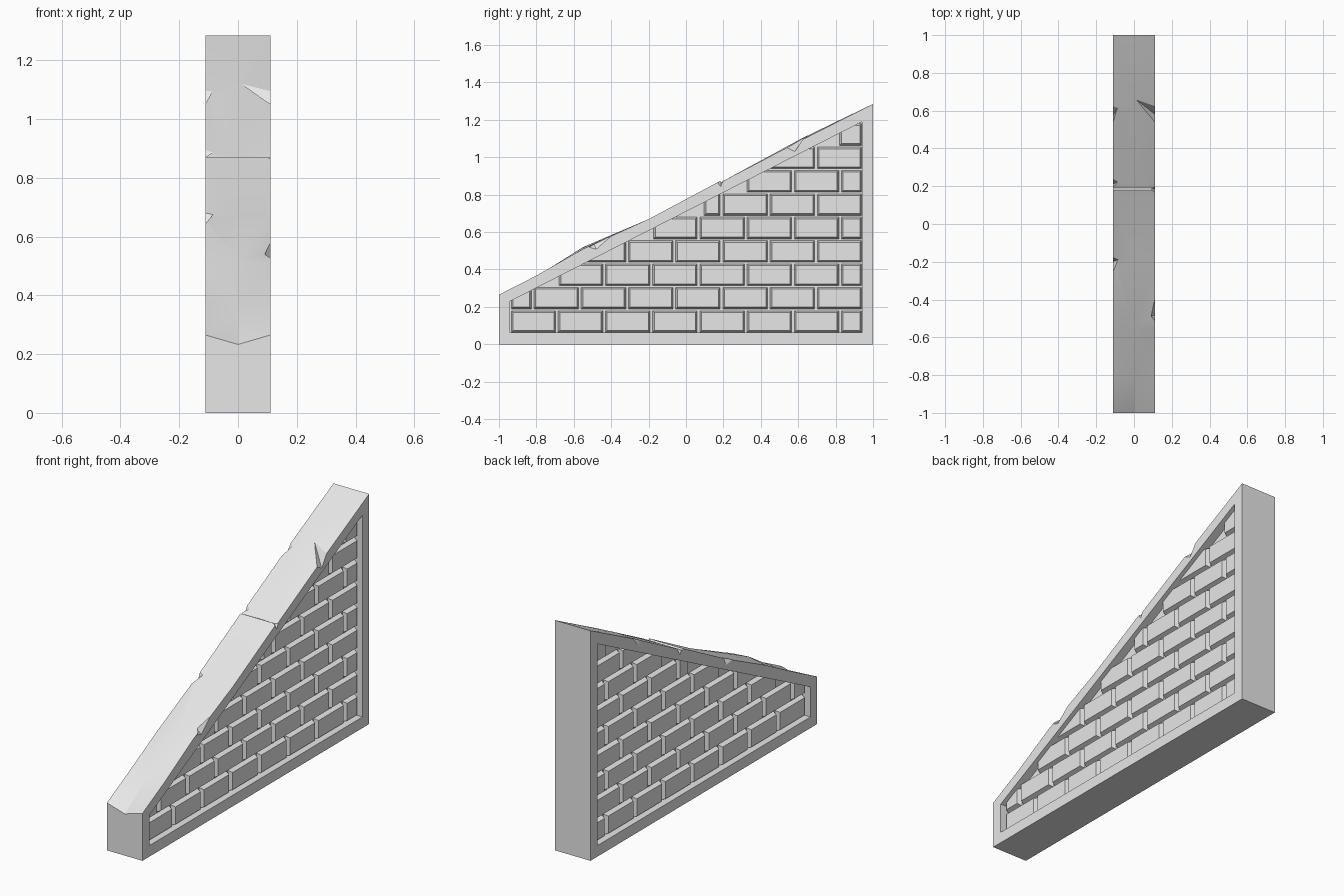
import bpy, bmesh, math
from mathutils import Vector

if "Cube" in bpy.data.objects:
    bpy.data.objects.remove(bpy.data.objects["Cube"], do_unlink=True)

HALF = 0.11      # half thickness of the wall
SLOPE = 0.51
MORTAR = 0.062   # depth of the mortar plane
FACE = 0.086     # depth of the brick faces

stone = bpy.data.materials.new("grey stone")
stone.use_nodes = True
grey = (0.8, 0.8, 0.8, 1)
stone.diffuse_color = grey
stone.node_tree.nodes["Principled BSDF"].inputs["Base Color"].default_value = grey


def top_z(y):
    return 0.265 + SLOPE * (y + 1)


def inner_z(y):
    return 0.23 + SLOPE * (y + 0.94)


def finish(bm, name):
    bmesh.ops.recalc_face_normals(bm, faces=bm.faces)
    mesh = bpy.data.meshes.new(name)
    bm.to_mesh(mesh)
    bm.free()
    mesh.materials.append(stone)
    ob = bpy.data.objects.new(name, mesh)
    bpy.context.collection.objects.link(ob)
    return ob


def carve(target, cutter):
    cutter.hide_render = True
    mod = target.modifiers.new("carve", "BOOLEAN")
    mod.operation = "DIFFERENCE"
    mod.solver = "EXACT"
    mod.object = cutter
    bpy.context.view_layer.objects.active = target
    bpy.ops.object.modifier_apply(modifier=mod.name)
    bpy.data.objects.remove(cutter, do_unlink=True)


# Frame: loft along y with a slightly worn sloping top (left, middle, right offsets)
stations = [
    (-1, 0, -0.032, 0), (-0.8, 0, -0.005, 0), (-0.55, 0.005, 0.025, 0.015),
    (-0.2, -0.004, -0.004, -0.004), (0.18, 0.005, 0.005, 0.005),
    (0.19, -0.006, -0.004, -0.006), (0.215, -0.003, -0.003, -0.003),
    (0.62, 0.004, 0.01, 0.002), (1, 0, 0, 0),
]
bm = bmesh.new()
rings = []
for y, *offsets in stations:
    z = top_z(y)
    pts = [(-HALF, y, 0)]
    pts += [(x, y, z + d) for x, d in zip((-HALF, 0, HALF), offsets)]
    pts += [(HALF, y, 0)]
    rings.append([bm.verts.new(p) for p in pts])
for a, b in zip(rings, rings[1:]):
    for i in range(5):
        j = (i + 1) % 5
        bm.faces.new((a[i], a[j], b[j], b[i]))
bm.faces.new(rings[0])
bm.faces.new(rings[-1])
bmesh.ops.triangulate(bm, faces=bm.faces)
frame = finish(bm, "wall_frame")

# Recessed panel on each side
for side in (-1, 1):
    bm = bmesh.new()
    outline = [(-0.94, 0.062), (0.94, 0.062), (0.94, inner_z(0.94)), (-0.94, inner_z(-0.94))]
    face = bm.faces.new([bm.verts.new((side * MORTAR, y, z)) for y, z in outline])
    ext = bmesh.ops.extrude_face_region(bm, geom=[face])
    for v in ext["geom"]:
        if isinstance(v, bmesh.types.BMVert):
            v.co.x = side * 0.2
    carve(frame, finish(bm, "panel_cutter"))

# Chips along the top edges: side, edge start, edge end, inner x, inner y, low y, drop
chips = [
    (1, 0.53, 0.63, 0.01, 0.66, 0.58, 0.042),
    (1, 0.165, 0.205, 0.08, 0.19, 0.185, 0.03),
    (1, -0.52, -0.39, 0.088, -0.49, -0.48, 0.025),
    (-1, 0.53, 0.63, 0.085, 0.62, 0.57, 0.035),
    (-1, 0.19, 0.25, 0.075, 0.23, 0.21, 0.035),
    (-1, -0.27, -0.17, 0.075, -0.185, -0.2, 0.04),
]
for side, y0, y1, xin, yin, ylow, drop in chips:
    bm = bmesh.new()
    edge = side * (HALF + 0.002)
    mid = (y0 + y1) / 2
    pts = [(edge, y0, top_z(y0) + 0.008), (edge, y1, top_z(y1) + 0.008),
           (side * xin, yin, top_z(yin) + 0.01), (edge, ylow, top_z(ylow) - drop),
           (side * 0.16, mid, top_z(mid) + 0.08)]
    for p in pts:
        bm.verts.new(p)
    bmesh.ops.convex_hull(bm, input=bm.verts)
    carve(frame, finish(bm, "chip_cutter"))

bpy.ops.object.select_all(action="DESELECT")
frame.select_set(True)
bpy.context.view_layer.objects.active = frame
bpy.ops.object.shade_smooth_by_angle(angle=math.radians(20))


# Bricks: tapered blocks in running bond, cut off along the slope
def add_brick(bm, y0, y1, z0, z1):
    taper = 0.011
    back = [bm.verts.new((MORTAR - 0.005, y, z))
            for y, z in ((y0, z0), (y1, z0), (y1, z1), (y0, z1))]
    t = taper
    front = [bm.verts.new((FACE, y, z)) for y, z in
             ((y0 + t, z0 + t), (y1 - t, z0 + t), (y1 - t, z1 - t), (y0 + t, z1 - t))]
    bm.faces.new(front)
    for i in range(4):
        j = (i + 1) % 4
        bm.faces.new((back[i], back[j], front[j], front[i]))


PITCH = 0.2525
GAP = 0.005
row_starts = [-0.94, -0.94, -0.685, -0.56, -0.18, 0.09, 0.32, 0.44, 0.815]
bm = bmesh.new()
for row, start in enumerate(row_starts):
    z0 = 0.062 + 0.125 * row
    joint = 0.067 if row % 2 == 0 else 0.19
    joints = [joint + PITCH * k for k in range(-5, 5)]
    cuts = [start] + [j for j in joints if start + 0.05 < j < 0.9] + [0.945]
    for a, b in zip(cuts, cuts[1:]):
        add_brick(bm, a + GAP, b - GAP, z0, z0 + 0.119)
bmesh.ops.bisect_plane(bm, geom=bm.verts[:] + bm.edges[:] + bm.faces[:],
                       plane_co=Vector((0, 0, inner_z(0) + 0.01)),
                       plane_no=Vector((0, -SLOPE, 1)), clear_outer=True)
bricks = finish(bm, "bricks")
mirror = bricks.modifiers.new("both sides", "MIRROR")
mirror.use_axis[0] = True
mirror.use_clip = False
mirror.use_mirror_merge = False
